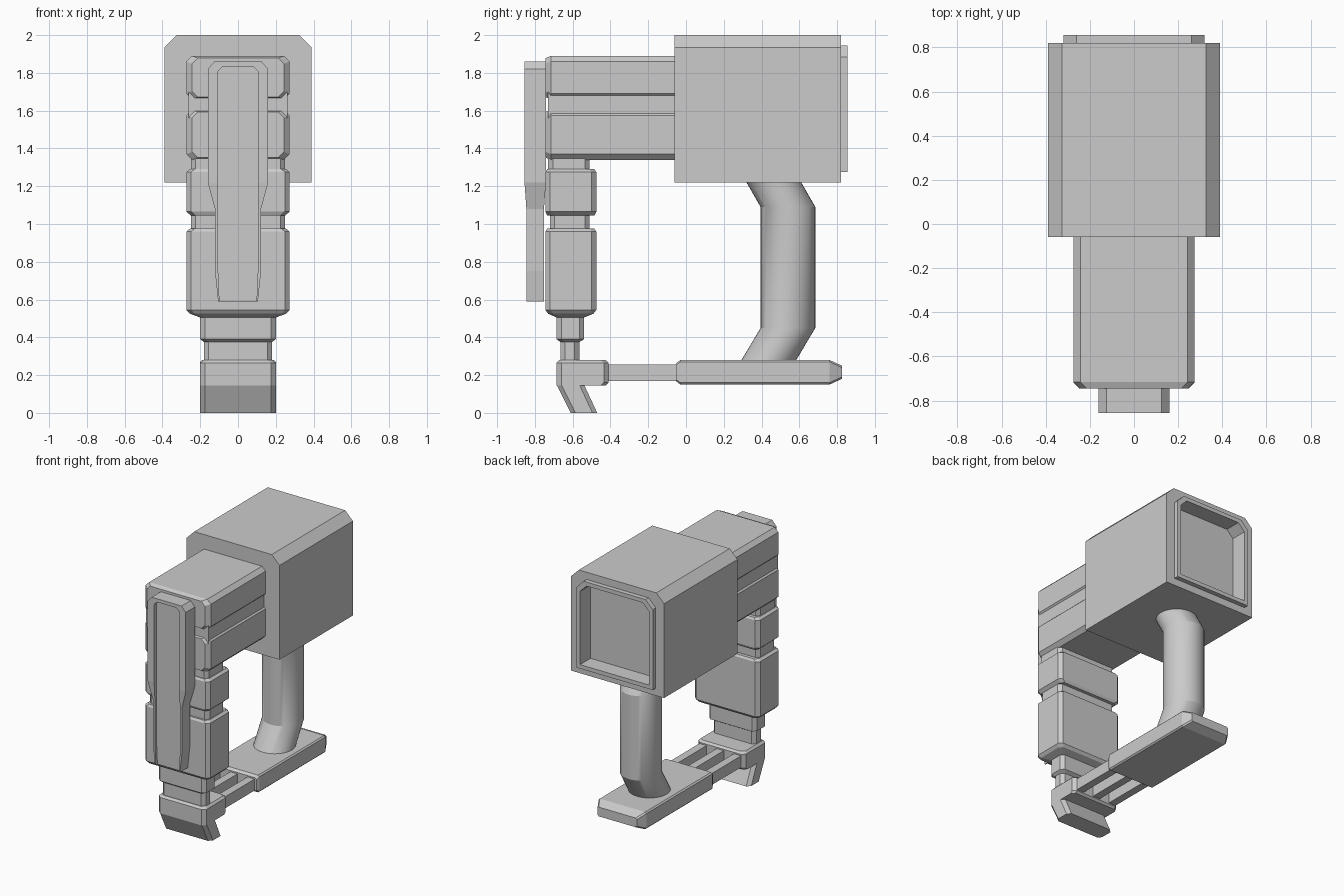
import bpy, bmesh, math

if "Cube" in bpy.data.objects:
    bpy.data.objects.remove(bpy.data.objects["Cube"])


def finish(name, bm, smooth=None):
    bmesh.ops.recalc_face_normals(bm, faces=bm.faces)
    me = bpy.data.meshes.new(name)
    bm.to_mesh(me)
    bm.free()
    ob = bpy.data.objects.new(name, me)
    bpy.context.collection.objects.link(ob)
    if smooth:
        bpy.context.view_layer.objects.active = ob
        ob.select_set(True)
        bpy.ops.object.shade_smooth_by_angle(angle=math.radians(smooth))
        ob.select_set(False)
    return ob


def loft(name, rings, smooth=None):
    """Skin a list of equal-length point rings and cap both ends."""
    bm = bmesh.new()
    vs = [[bm.verts.new(p) for p in r] for r in rings]
    n = len(vs[0])
    for a, b in zip(vs, vs[1:]):
        for i in range(n):
            j = (i + 1) % n
            bm.faces.new((a[i], a[j], b[j], b[i]))
    bm.faces.new(vs[0])
    bm.faces.new(vs[-1])
    return finish(name, bm, smooth)


def octagon(a0, a1, b0, b1, c):
    return [(a0 + c, b0), (a1 - c, b0), (a1, b0 + c), (a1, b1 - c),
            (a1 - c, b1), (a0 + c, b1), (a0, b1 - c), (a0, b0 + c)]


def z_ring(z, hx, y0, y1, c=0.025):
    return [(x, y, z) for x, y in octagon(-hx, hx, y0, y1, c)]


def y_ring(y, hx, z0, z1, c=0.03):
    return [(x, y, z) for x, z in octagon(-hx, hx, z0, z1, c)]


def arch_ring(y, hx, z0, z1, c):
    return [(-hx, y, z0), (hx, y, z0), (hx, y, z1 - c),
            (hx - c, y, z1), (-hx + c, y, z1), (-hx, y, z1 - c)]


def box(name, x0, x1, y0, y1, z0, z1):
    return loft(name, [[(x0, y0, z), (x1, y0, z), (x1, y1, z), (x0, y1, z)]
                       for z in (z0, z1)])


# Rear housing with raised rim and recessed back opening
loft("housing", [arch_ring(-0.06, 0.39, 1.22, 2.0, 0.065),
                 arch_ring(0.82, 0.39, 1.22, 2.0, 0.065),
                 arch_ring(0.82, 0.32, 1.275, 1.945, 0.06),
                 arch_ring(0.855, 0.32, 1.275, 1.945, 0.06),
                 arch_ring(0.855, 0.29, 1.305, 1.915, 0.055),
                 arch_ring(0.73, 0.29, 1.305, 1.915, 0.055)])

# Upper arm: two blocks either side of a shallow groove
for name, z0, z1 in (("upper_arm_top", 1.66, 1.89), ("upper_arm_bottom", 1.34, 1.605)):
    loft(name, [y_ring(-0.745, 0.243, z0 + 0.012, z1 - 0.012),
                y_ring(-0.715, 0.273, z0, z1),
                y_ring(-0.03, 0.273, z0, z1)])
box("arm_groove_core", -0.262, 0.262, -0.73, -0.03, 1.56, 1.70)

# Front column: stacked blocks and necks down to the lower stem
column = [(1.36, 0.25, -0.73, -0.51), (1.29, 0.25, -0.73, -0.51),
          (1.29, 0.255, -0.735, -0.485), (1.275, 0.273, -0.745, -0.475),
          (1.065, 0.273, -0.745, -0.475), (1.045, 0.25, -0.735, -0.485),
          (1.045, 0.25, -0.72, -0.51), (0.975, 0.25, -0.72, -0.51),
          (0.975, 0.255, -0.735, -0.485), (0.96, 0.273, -0.745, -0.475),
          (0.545, 0.273, -0.745, -0.475), (0.525, 0.255, -0.73, -0.49),
          (0.505, 0.2, -0.685, -0.54), (0.39, 0.2, -0.685, -0.54),
          (0.375, 0.18, -0.665, -0.565), (0.27, 0.18, -0.665, -0.565)]
loft("front_column", [z_ring(*s) for s in column])

# Toe block and slanted foot
loft("toe_block", [z_ring(0.28, 0.185, -0.67, -0.425),
                   z_ring(0.265, 0.2, -0.685, -0.41),
                   z_ring(0.16, 0.2, -0.685, -0.41),
                   z_ring(0.145, 0.2, -0.685, -0.425)])
loft("slanted_foot", [z_ring(0.15, 0.2, -0.685, -0.54),
                      z_ring(0.0, 0.2, -0.61, -0.47)])

# Three connecting rails
for name, x, w in (("rail_left", -0.145, 0.03), ("rail_middle", 0, 0.03), ("rail_right", 0.145, 0.03)):
    box(name, x - w, x + w, -0.43, -0.02, 0.168, 0.255)

# Base bar with tapered rear end
loft("base_bar", [y_ring(-0.05, 0.19, 0.165, 0.265, 0.01),
                  y_ring(-0.03, 0.2, 0.15, 0.28, 0.01),
                  y_ring(0.76, 0.2, 0.15, 0.28, 0.01),
                  y_ring(0.825, 0.165, 0.18, 0.25, 0.01)])

# Round bent handle
N = 40
path = [(0.415, 0.24), (0.54, 0.45), (0.54, 1.09), (0.448, 1.25)]
loft("handle", [[(0.145 * math.cos(2 * math.pi * i / N),
                  y + 0.145 * math.sin(2 * math.pi * i / N), z) for i in range(N)]
                for y, z in path], smooth=25)

# Front cover: backing plate and a U-shaped raised frame around the panel
outer = [(0.105, 0.59), (0.122, 0.75), (0.122, 1.08), (0.16, 1.22), (0.16, 1.82), (0.125, 1.86)]
inner = [(0.098, 0.59), (0.105, 0.75), (0.105, 1.08), (0.105, 1.22), (0.105, 1.81), (0.08, 1.835)]


def mirrored(half):
    return half + [(-x, z) for x, z in reversed(half)]


def step(y, z):
    return y + 0.01 if z < 1.15 and y < -0.8 else y


back = mirrored(outer)
loft("cover_plate", [[(x, y - (0.0 if z > 1.15 or y < -0.8 else 0.01), z) for x, z in back]
                     for y in (-0.825, -0.742)])
bm = bmesh.new()
o, i = mirrored(outer), mirrored(inner)
n = len(o)
grid = [[bm.verts.new((x, step(y, z), z)) for x, z in pts]
        for y, pts in ((-0.855, o), (-0.855, i), (-0.82, i), (-0.82, o))]
for k in range(n - 1):
    for a in range(4):
        b = (a + 1) % 4
        bm.faces.new((grid[a][k], grid[a][k + 1], grid[b][k + 1], grid[b][k]))
for k in (0, n - 1):
    bm.faces.new([g[k] for g in grid])
finish("cover_frame", bm)
